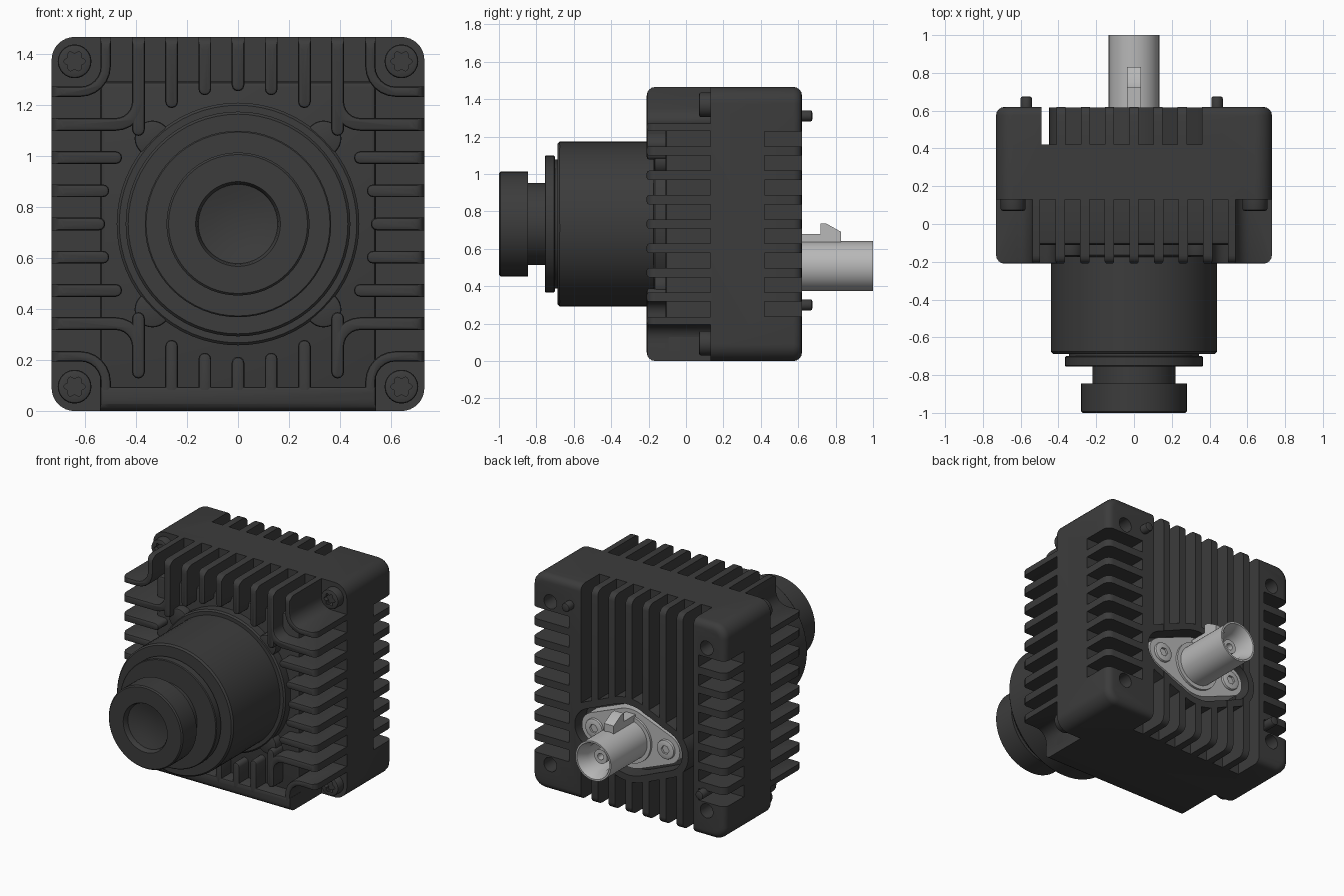
import bpy, bmesh, math
from mathutils import Vector
from mathutils.geometry import convex_hull_2d

C = 0.7325      # height of the lens axis
HALF = 0.73     # half width of the housing
PORT = 0.507    # height of the connector axis
FRONT, SEAM, BACK = -0.21, 0.13, 0.62

if "Cube" in bpy.data.objects:
    bpy.data.objects.remove(bpy.data.objects["Cube"], do_unlink=True)


def material(name, value):
    m = bpy.data.materials.new(name)
    m.use_nodes = True
    colour = (value, value, value, 1)
    m.diffuse_color = colour
    bsdf = next(n for n in m.node_tree.nodes if n.type == 'BSDF_PRINCIPLED')
    bsdf.inputs["Base Color"].default_value = colour
    return m


BLACK = material("black_metal", 0.045)
GREY = material("connector_grey", 0.48)


def finish(name, bm, mat):
    bmesh.ops.recalc_face_normals(bm, faces=bm.faces[:])
    me = bpy.data.meshes.new(name)
    bm.to_mesh(me)
    bm.free()
    me.materials.append(mat)
    ob = bpy.data.objects.new(name, me)
    bpy.context.scene.collection.objects.link(ob)
    return ob


def prism(name, pts, lo, hi, mat=BLACK, axis='y', bevel=0.0, both=False, segments=2):
    """Extrude a 2D outline along y (x, z points) or along x (y, z points)."""
    put = (lambda p, d: (p[0], d, p[1])) if axis == 'y' else (lambda p, d: (d, p[0], p[1]))
    bm = bmesh.new()
    a = [bm.verts.new(put(p, lo)) for p in pts]
    b = [bm.verts.new(put(p, hi)) for p in pts]
    caps = [bm.faces.new(a), bm.faces.new(b)]
    for i in range(len(pts)):
        j = (i + 1) % len(pts)
        bm.faces.new((a[i], a[j], b[j], b[i]))
    bmesh.ops.recalc_face_normals(bm, faces=bm.faces[:])
    if bevel:
        edges = list(caps[0].edges) + (list(caps[1].edges) if both else [])
        bmesh.ops.bevel(bm, geom=edges, offset=bevel, segments=segments,
                        affect='EDGES', profile=0.5)
    return finish(name, bm, mat)


def lathe(name, profile, zc, mat=BLACK, steps=64):
    """Spin (radius, y) points round a y axis at height zc."""
    bm = bmesh.new()
    verts = [bm.verts.new((r, y, zc)) for r, y in profile]
    edges = [bm.edges.new(e) for e in zip(verts, verts[1:])]
    bmesh.ops.spin(bm, geom=verts + edges, cent=(0, 0, zc), axis=(0, 1, 0),
                   angle=math.tau, steps=steps, use_duplicate=False)
    bmesh.ops.remove_doubles(bm, verts=bm.verts[:], dist=0.0005)
    return finish(name, bm, mat)


def rect(x0, x1, z0, z1):
    return [(x0, z0), (x1, z0), (x1, z1), (x0, z1)]


def circle(x, z, r, n=32):
    return [(x + r * math.cos(math.tau * i / n), z + r * math.sin(math.tau * i / n))
            for i in range(n)]


def hull(pts):
    return [pts[i] for i in convex_hull_2d([Vector(p) for p in pts])]


def lozenge(mid, end, reach):
    """Rounded rhombus: a big circle with a smaller one on each side."""
    return hull(circle(0, PORT, mid, 48) + circle(-reach, PORT, end) + circle(reach, PORT, end))


def strip(path, width):
    """Outline of a band along a path with rounded ends, measured from the lens axis."""
    path = [Vector(p) for p in path]
    left, right = [], []
    for i, p in enumerate(path):
        t = (path[min(i + 1, len(path) - 1)] - path[max(i - 1, 0)]).normalized()
        n = Vector((-t.y, t.x)) * width / 2
        left.append(p + n)
        right.append(p - n)

    def cap(p, start):
        return [p + Vector((math.cos(start - k * math.pi / 6), math.sin(start - k * math.pi / 6)))
                * width / 2 for k in range(1, 6)]
    d0, d1 = path[1] - path[0], path[-1] - path[-2]
    a0, a1 = math.atan2(d0.y, d0.x), math.atan2(d1.y, d1.x)
    pts = left + cap(path[-1], a1 + math.pi / 2) + right[::-1] + cap(path[0], a0 - math.pi / 2)
    return [(p.x, p.y + C) for p in pts]


def boolean(ob, tool, op='DIFFERENCE'):
    mod = ob.modifiers.new("cut", 'BOOLEAN')
    mod.operation, mod.object, mod.solver = op, tool, 'EXACT'
    me = bpy.data.meshes.new_from_object(
        ob.evaluated_get(bpy.context.evaluated_depsgraph_get()))
    ob.modifiers.clear()
    ob.data = me


def cut(ob, *args, **kw):
    tool = prism("cutter", *args, **kw)
    boolean(ob, tool)
    bpy.data.objects.remove(tool, do_unlink=True)


# Rounded envelope that trims the housing parts
R = 0.09
outline = hull([p for sx in (-1, 1) for sz in (-1, 1)
                for p in circle(sx * (HALF - R), C + sz * (C - R), R)])
envelope = prism("envelope", outline, FRONT, BACK, bevel=0.045, both=True, segments=4)
envelope.hide_render = True


def trimmed(name, pts, lo=FRONT, hi=SEAM + 0.01, bevel=0.012):
    boolean(prism(name, pts, lo, hi, bevel=bevel), envelope, 'INTERSECT')


# Front core and solid bottom bar
prism("front_core", rect(-0.54, 0.54, 0.05, 1.29), -0.11, SEAM + 0.01, bevel=0.02)
trimmed("bottom_bar", rect(-0.54, 0.54, 0, 0.095))

# Straight cooling fins, ending on a circle round the lens
END = 0.545
for k in range(-2, 3):
    off = 0.13 * k
    inner = math.sqrt(END ** 2 - off ** 2)
    for s in (-1, 1):
        trimmed("side_fin", strip([(s * inner, off), (s * 0.76, off)], 0.05))
    trimmed("top_fin", strip([(off, inner), (off, 0.76)], 0.05))
    trimmed("bottom_fin", strip([(off, -inner), (off, -0.66)], 0.05))


# Corner fins: a bent fin, its inner stub and the wall of the screw pocket
def bend(sx, sz, at, r, end):
    arc = [(at + r - r * math.sin(a), at + r - r * math.cos(a))
           for a in (i * math.pi / 12 for i in range(7))]
    return [(sx * x, sz * z) for x, z in [(0.76, at)] + arc + [(at, end)]]


for sx in (-1, 1):
    for sz in (-1, 1):
        end = 0.76 if sz > 0 else 0.58
        trimmed("bent_fin", strip(bend(sx, sz, 0.39, 0.09, end), 0.05))
        trimmed("stub_fin", strip([(sx * 0.39, sz * 0.37), (sx * 0.39, sz * end)], 0.05))
        trimmed("pocket_wall", strip(bend(sx, sz, 0.518, 0.1, 0.76), 0.04))
        prism("lens_boss", circle(sx * 0.335, C + sz * 0.335, 0.07), -0.17, -0.1, bevel=0.01)
        # Star socket screw
        x, z = sx * 0.64, C + sz * 0.637
        screw = prism("corner_screw", circle(x, z, 0.066), 0.07, SEAM + 0.01, bevel=0.01)
        star = [(x + (0.036 + 0.006 * math.cos(6 * a)) * math.cos(a),
                 z + (0.036 + 0.006 * math.cos(6 * a)) * math.sin(a))
                for a in (math.tau * i / 48 for i in range(48))]
        cut(screw, star, 0.0, 0.1)

# Rear housing block with slots, mounting holes and connector pocket
block = prism("rear_housing", outline, SEAM, BACK, bevel=0)
boolean(block, envelope, 'INTERSECT')
for i in range(7):
    x = -0.45 + 0.1283 * i
    cut(block, rect(x - 0.04, x + 0.04, -0.1, 1.6), 0.42, 0.7)
for i in range(8):
    z = C - 0.455 + 0.13 * i
    cut(block, rect(0.45, 0.8, z - 0.04, z + 0.04), 0.42, 0.7)
    cut(block, rect(-0.8, -0.53, z - 0.04, z + 0.04), 0.42, 0.7)
for x in (-0.59, 0.59):
    for z in (0.18, 1.29):
        cut(block, circle(x, z, 0.048), 0.5, 0.7)
pocket = lozenge(0.24, 0.135, 0.27)
cut(block, pocket, 0.5, 0.7)
rim = prism("connector_rim", lozenge(0.285, 0.18, 0.27), 0.41, BACK - 0.002)
cut(rim, pocket, 0.5, 0.7)
for x, z in ((0.44, 1.31), (-0.57, 0.30)):
    prism("locating_pin", circle(x, z, 0.03), 0.55, 0.675, bevel=0.01, both=True)

# Lens: base ring, barrel, flange, neck, head and dished glass
lathe("lens", [(0, -0.1), (0.475, -0.1), (0.475, -0.165), (0.465, -0.175), (0.44, -0.175),
               (0.44, -0.675), (0.43, -0.687), (0.345, -0.687), (0.345, -0.7),
               (0.36, -0.7), (0.365, -0.705), (0.365, -0.75), (0.36, -0.755),
               (0.22, -0.755), (0.22, -0.845), (0.28, -0.845), (0.28, -0.992),
               (0.272, -1), (0.166, -1), (0.16, -0.99), (0.155, -0.965),
               (0.1, -0.95), (0.05, -0.943), (0, -0.94)], C)

# Connector: flange, screws, hollow plug with centre pin, and key
prism("connector_flange", lozenge(0.2, 0.1, 0.27), 0.48, 0.595, GREY, bevel=0)
for x in (-0.27, 0.27):
    screw = prism("flange_screw", circle(x, PORT, 0.065), 0.58, 0.612, GREY,
                  bevel=0.008, both=True)
    cut(screw, circle(x, PORT, 0.03, 6), 0.598, 0.7)
lathe("connector_plug", [(0, 0.58), (0.16, 0.58), (0.16, 0.61), (0.134, 0.61), (0.134, 1),
                         (0.122, 1), (0.09, 0.93), (0.09, 0.76), (0.048, 0.76),
                         (0.048, 0.92), (0.022, 0.92), (0.022, 0.84), (0, 0.84)],
      PORT, GREY, 48)
prism("connector_key", [(0.59, 0.6), (0.59, 0.68), (0.72, 0.68), (0.72, 0.735), (0.75, 0.735),
                        (0.83, 0.69), (0.83, 0.6)], -0.036, 0.036, GREY, axis='x')

# Clean up the helper and smooth the round surfaces
bpy.data.objects.remove(envelope, do_unlink=True)
for ob in bpy.context.scene.objects:
    if ob.type == 'MESH':
        ob.data.shade_smooth()
        ob.data.set_sharp_from_angle(angle=math.radians(30))
